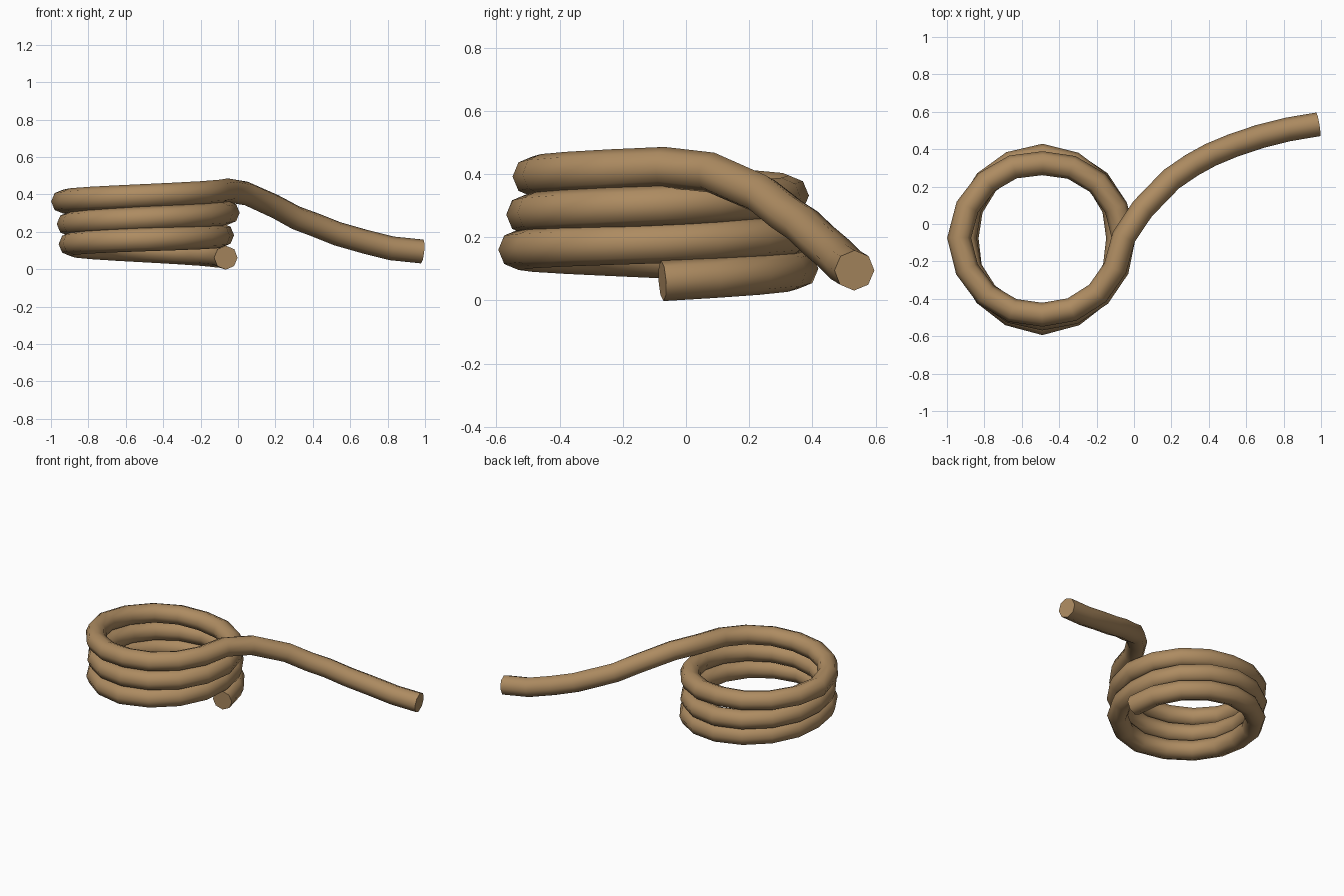
import bpy
from math import sin, cos, pi

if "Cube" in bpy.data.objects:
    bpy.data.objects.remove(bpy.data.objects["Cube"])

SEG = 16             # segments per turn
CX, CY = -0.49, -0.075
# slightly irregular coil radius, one value per quarter turn
RADII = [.425, .43, .405, .455, .405, .44, .415, .43, .435, .40, .445, .41, .425]

# three stacked turns
path = []
for i in range(3 * SEG):
    t = i / SEG
    q = int(t * 4)
    f = t * 4 - q
    r = RADII[q] * (1 - f) + RADII[q + 1] * f
    a = 2 * pi * t
    z = 0.062 + 0.12 * t + 0.012 * sin(pi * min(t, 1))
    path.append((CX + r * cos(a), CY + r * sin(a), z))

# loose end drooping away from the top turn
path += [(-0.055, -0.07, 0.422), (0.045, 0.08, 0.405), (0.20, 0.24, 0.335),
         (0.31, 0.315, 0.275), (0.41, 0.37, 0.238), (0.53, 0.42, 0.19),
         (0.67, 0.467, 0.15), (0.82, 0.505, 0.112), (0.985, 0.533, 0.095)]

# sweep a round section along the path
curve = bpy.data.curves.new("rope_coil", 'CURVE')
curve.dimensions = '3D'
curve.twist_mode = 'Z_UP'
curve.bevel_depth = 0.064
curve.bevel_resolution = 2
curve.use_fill_caps = True
spline = curve.splines.new('POLY')
spline.points.add(len(path) - 1)
for p, co in zip(spline.points, path):
    p.co = (*co, 1)

rope = bpy.data.objects.new("rope_coil", curve)
bpy.context.collection.objects.link(rope)
bpy.context.view_layer.objects.active = rope
rope.select_set(True)
bpy.ops.object.convert(target='MESH')
rope = bpy.context.object
rope.name = "rope_coil"
bpy.ops.object.shade_smooth_by_angle(angle=pi / 3)

# tan rope colour
mat = bpy.data.materials.new("rope_tan")
mat.diffuse_color = (0.42, 0.26, 0.12, 1)
mat.use_nodes = True
mat.node_tree.nodes["Principled BSDF"].inputs["Base Color"].default_value = mat.diffuse_color
rope.data.materials.clear()
rope.data.materials.append(mat)
